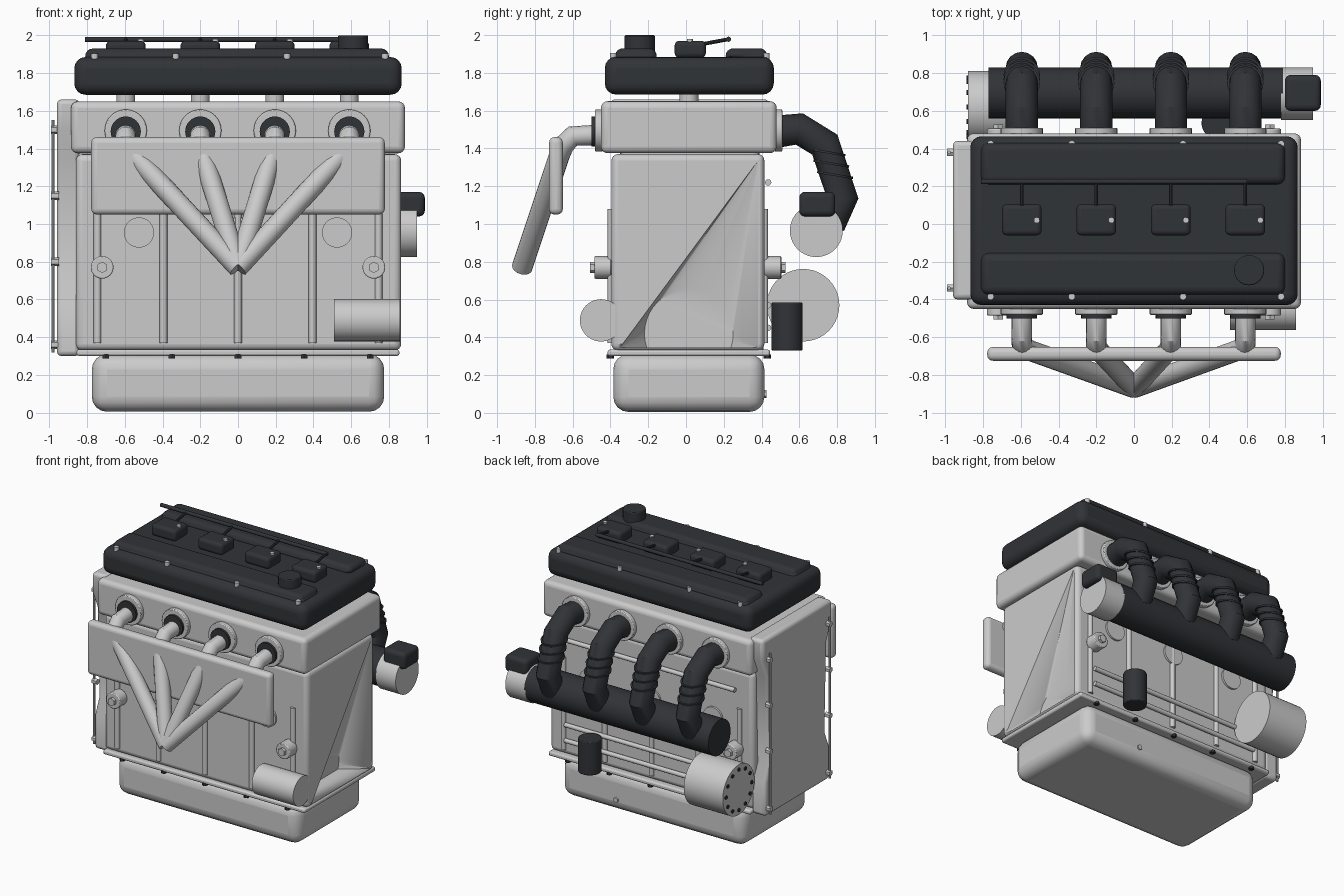
import bpy, bmesh, math
from mathutils import Vector

if "Cube" in bpy.data.objects:
    bpy.data.objects.remove(bpy.data.objects["Cube"])

dark = bpy.data.materials.new("dark_plastic")
dark.diffuse_color = (0.03, 0.033, 0.038, 1)
dark.use_nodes = True
dark.node_tree.nodes["Principled BSDF"].inputs["Base Color"].default_value = dark.diffuse_color
PORTS = (-0.595, -0.2, 0.195, 0.59)


def finish(ob, name, mat=None, bevel=0, seg=4):
    ob.name = name
    if mat:
        ob.data.materials.append(mat)
    if bevel:
        m = ob.modifiers.new("bevel", 'BEVEL')
        m.width, m.segments, m.limit_method = bevel, seg, 'ANGLE'
    bpy.ops.object.select_all(action='DESELECT')
    ob.select_set(True)
    bpy.context.view_layer.objects.active = ob
    bpy.ops.object.shade_smooth_by_angle(angle=math.radians(35))
    return ob


def mesh_object(bm, name, mat=None, bevel=0, seg=4):
    bmesh.ops.recalc_face_normals(bm, faces=bm.faces)
    me = bpy.data.meshes.new(name)
    bm.to_mesh(me)
    bm.free()
    ob = bpy.data.objects.new(name, me)
    bpy.context.collection.objects.link(ob)
    return finish(ob, name, mat, bevel, seg)


def box(name, x, y, z, bevel=0, mat=None, seg=4):
    bm = bmesh.new()
    bmesh.ops.create_cube(bm, size=1)
    for v in bm.verts:
        for i, (a, b) in enumerate((x, y, z)):
            v.co[i] = a if v.co[i] < 0 else b
    return mesh_object(bm, name, mat, bevel, seg)


def rod(name, p, q, r, mat=None, sides=32, bevel=0):
    p, q = Vector(p), Vector(q)
    bm = bmesh.new()
    bmesh.ops.create_cone(bm, cap_ends=True, segments=sides, radius1=r, radius2=r, depth=(q - p).length)
    rot = (q - p).to_track_quat('Z', 'Y')
    for v in bm.verts:
        v.co = rot @ v.co + (p + q) / 2
    return mesh_object(bm, name, mat, bevel, 2)


def pipe(name, points, r, mat=None):
    cu = bpy.data.curves.new(name, 'CURVE')
    cu.dimensions, cu.bevel_depth, cu.bevel_resolution, cu.use_fill_caps = '3D', r, 6, True
    s = cu.splines.new('POLY')
    s.points.add(len(points) - 1)
    for pt, co in zip(s.points, points):
        pt.co = (*co, 1)
    ob = bpy.data.objects.new(name, cu)
    bpy.context.collection.objects.link(ob)
    bpy.ops.object.select_all(action='DESELECT')
    ob.select_set(True)
    bpy.context.view_layer.objects.active = ob
    bpy.ops.object.convert(target='MESH')
    return finish(bpy.context.view_layer.objects.active, name, mat)


# Oil pan, flange and pan bolts
box("oil_pan", (-0.775, 0.775), (-0.385, 0.415), (0.005, 0.31), 0.08)
box("pan_flange", (-0.855, 0.855), (-0.415, 0.445), (0.3, 0.335), 0.012, seg=2)
for y in (-0.4, 0.43):
    for x in (-0.7, -0.35, 0, 0.35, 0.7):
        rod("pan_bolt", (x, y, 0.288), (x, y, 0.31), 0.02, dark, 6)
rod("drain_plug", (0.3, 0.4, 0.1), (0.3, 0.425, 0.1), 0.02, None, 6)

# Block with hollow in the right end
block = box("engine_block", (-0.86, 0.865), (-0.395, 0.415), (0.33, 1.37), 0.035)
bm = bmesh.new()
for y, z in ((0.385, 1.34), (-0.35, 0.345), (0.385, 0.345)):
    for x in (0.866, 0.9):
        bm.verts.new((x, y, z))
for i in range(25):
    a = math.pi * (i / 24 * 1.2 - 0.1)
    bm.verts.new((0.68, 0.015 + 0.235 * math.cos(a), 0.42 + 0.235 * math.sin(a)))
bmesh.ops.convex_hull(bm, input=bm.verts)
cutter = mesh_object(bm, "end_hollow_cutter")
cutter.hide_render = True
cutter.hide_set(True)
cut = block.modifiers.new("hollow", 'BOOLEAN')
cut.operation, cut.object, cut.solver = 'DIFFERENCE', cutter, 'EXACT'

# Cylinder head and plug tubes
box("cylinder_head", (-0.885, 0.885), (-0.45, 0.48), (1.375, 1.65), 0.035)
for x in PORTS:
    rod("plug_tube", (x, 0.015, 1.63), (x, 0.015, 1.71), 0.05)

# Block side details: ribs, plugs and mount bosses
for s, y in ((-1, -0.395), (1, 0.415)):
    for x in (-0.745, -0.395, 0, 0.395, 0.745):
        rod("block_rib", (x, y, 0.37), (x, y, 1.08), 0.02, None, 12)
    for x in (-0.525, 0, 0.525):
        rod("core_plug", (x, y, 0.955), (x, y + s * 0.015, 0.955), 0.08)
    for x in (-0.72, 0.72):
        rod("mount_boss", (x, y, 0.77), (x, y + s * 0.09, 0.77), 0.06, None, 32, 0.006)
        rod("mount_bolt", (x, y, 0.77), (x, y + s * 0.112, 0.77), 0.03, None, 6)
for z in (0.45, 0.57, 1.22):
    rod("back_rail", (-0.72, 0.435, z), (0.72, 0.435, z), 0.017, None, 12)

# Timing cover with waist, guide rods and bolts
half = [(0.42, 1.66), (0.42, 1.5), (0.36, 1.36), (0.34, 0.68), (0.39, 0.56), (0.39, 0.3)]
outline = half + [(-y, z) for y, z in reversed(half)]
bm = bmesh.new()
face = bm.faces.new([bm.verts.new((-0.96, y + 0.02, z)) for y, z in outline])
ext = bmesh.ops.extrude_face_region(bm, geom=[face])
for v in ext['geom']:
    if isinstance(v, bmesh.types.BMVert):
        v.co.x = -0.84
mesh_object(bm, "timing_cover", None, 0.025, 3)
for y in (-0.34, 0.38):
    rod("cover_rod", (-0.98, y, 0.32), (-0.98, y, 1.55), 0.009, None, 10)
    for z in (0.36, 0.8, 1.15, 1.5):
        rod("cover_bolt", (-0.95, y, z), (-0.99, y, z), 0.022, None, 6)

# Valve cover, cam bulges and screws
box("valve_cover", (-0.868, 0.868), (-0.43, 0.465), (1.685, 1.885), 0.06, dark)
for y0, y1, edge in ((-0.375, -0.155, -0.385), (0.21, 0.43, 0.425)):
    box("cam_bulge", (-0.81, 0.8), (y0, y1), (1.85, 1.93), 0.04, dark)
    for x in (-0.76, -0.33, 0.26, 0.78):
        rod("cover_screw", (x, edge, 1.86), (x, edge, 1.905), 0.018, None, 12)
rod("oil_cap", (0.61, -0.245, 1.9), (0.61, -0.245, 2.0), 0.08, dark, 32, 0.006)

# Ignition coils with wiring rail
for x in PORTS:
    box("ignition_coil", (x - 0.105, x + 0.105), (-0.06, 0.105), (1.88, 1.97), 0.025, dark)
    rod("coil_screw", (x + 0.08, 0.02, 1.95), (x + 0.08, 0.02, 1.98), 0.016, None, 12)
    rod("coil_lead", (x, 0.1, 1.955), (x, 0.225, 1.978), 0.01, dark, 10)
rod("wiring_rail", (-0.81, 0.225, 1.978), (0.6, 0.225, 1.978), 0.014, dark, 12)

# Exhaust header and heat shield
box("heat_shield", (-0.778, 0.778), (-0.725, -0.652), (1.05, 1.46), 0.03)
for x in PORTS:
    rod("exhaust_flange", (x, -0.44, 1.495), (x, -0.482, 1.495), 0.112, None, 32, 0.006)
    rod("exhaust_gasket", (x, -0.47, 1.49), (x, -0.5, 1.49), 0.08, dark)
    pipe("exhaust_pipe", [(x, -0.48, 1.47), (x, -0.6, 1.465), (x, -0.645, 1.42),
                          (x * 0.93, -0.67, 1.365), (0, -0.868, 0.77)], 0.055)

# Intake runners with clamp fins
for x in PORTS:
    rod("intake_flange", (x, 0.47, 1.495), (x, 0.51, 1.495), 0.112, None, 32, 0.006)
    pipe("intake_runner", [(x, 0.49, 1.49), (x, 0.6, 1.503), (x, 0.735, 1.42),
                           (x, 0.828, 1.14), (x, 0.76, 1.0)], 0.085, dark)
    for z in (1.26, 1.32, 1.38):
        y = 0.735 + (1.42 - z) / 0.28 * 0.093
        rod("runner_fin", (x, y, z - 0.006), (x, y + 0.002, z + 0.006), 0.096, dark, 24)

# Intake plenum and throttle
rod("intake_plenum", (-0.77, 0.695, 0.97), (0.79, 0.695, 0.97), 0.135, dark, 40)
rod("throttle_body", (0.78, 0.69, 0.965), (0.95, 0.69, 0.965), 0.14, None, 40)
box("throttle_actuator", (0.8, 0.99), (0.6, 0.79), (1.04, 1.17), 0.03, dark)

# Generator with bolt ring, oil filter and starter
rod("generator", (-0.88, 0.62, 0.57), (-0.55, 0.62, 0.57), 0.192, None, 40)
for i in range(12):
    a = i * math.pi / 6
    y, z = 0.62 + 0.155 * math.cos(a), 0.57 + 0.155 * math.sin(a)
    rod("generator_bolt", (-0.87, y, z), (-0.888, y, z), 0.014, dark, 10)
rod("oil_filter", (0.44, 0.535, 0.33), (0.44, 0.535, 0.585), 0.082, dark, 32, 0.006)
rod("starter_motor", (0.51, -0.45, 0.49), (0.86, -0.45, 0.49), 0.112, None, 40)
